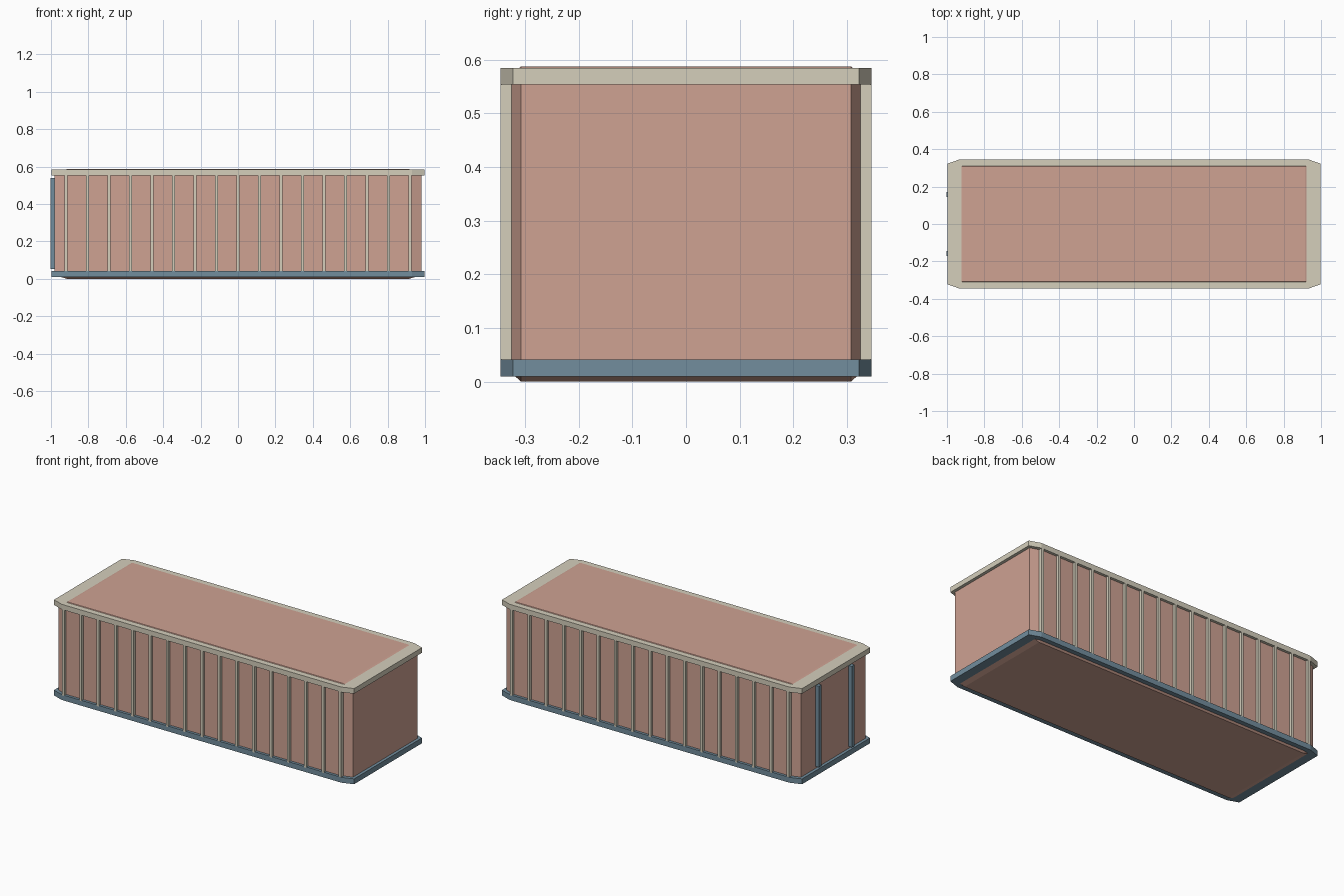
import bpy, bmesh

if "Cube" in bpy.data.objects:
    bpy.data.objects.remove(bpy.data.objects["Cube"])


def material(name, color):
    m = bpy.data.materials.new(name)
    m.diffuse_color = (*color, 1)
    m.use_nodes = True
    m.node_tree.nodes["Principled BSDF"].inputs["Base Color"].default_value = m.diffuse_color
    return m


RED = material("clay_red", (0.62, 0.36, 0.29))
CREAM = material("cream", (0.66, 0.62, 0.50))
BLUE = material("slate_blue", (0.17, 0.27, 0.34))


def finish(bm, name, mat):
    bmesh.ops.recalc_face_normals(bm, faces=bm.faces)
    me = bpy.data.meshes.new(name)
    bm.to_mesh(me)
    bm.free()
    me.materials.append(mat)
    ob = bpy.data.objects.new(name, me)
    bpy.context.collection.objects.link(ob)
    return ob


def block(name, lo, hi, mat, bevel=0.0, vertical_only=False):
    """Box between two corners; the bevel is stretched with the box."""
    bm = bmesh.new()
    bmesh.ops.create_cube(bm, size=1)
    if bevel:
        edges = [e for e in bm.edges if not vertical_only
                 or abs(e.verts[0].co.z - e.verts[1].co.z) > 0.5]
        bmesh.ops.bevel(bm, geom=edges, offset=bevel, segments=1,
                        affect='EDGES', profile=0.5)
    for v in bm.verts:
        for i in range(3):
            v.co[i] = lo[i] + (v.co[i] + 0.5) * (hi[i] - lo[i])
    return finish(bm, name, mat)


# Chamfered container body
block("body", (-0.98, -0.33, 0), (0.98, 0.33, 0.587), RED, 0.034)

# Lower and upper rims with clipped corners
block("bottom_rim", (-0.998, -0.346, 0.009), (0.998, 0.346, 0.041), BLUE, 0.034, True)
block("top_rim", (-0.998, -0.346, 0.553), (0.998, 0.346, 0.584), CREAM, 0.034, True)

# Vertical ribs along both long sides
for side, s in (("front", -1), ("back", 1)):
    for i in range(17):
        x = -0.92 + i * 0.115
        y0, y1 = sorted((s * 0.322, s * 0.346))
        block(f"{side}_rib_{i + 1}", (x - 0.008, y0, 0.035),
              (x + 0.008, y1, 0.558), CREAM)

# Two door bars on the left end
for name, y in (("door_bar_front", -0.157), ("door_bar_back", 0.157)):
    block(name, (-1.002, y - 0.013, 0.053), (-0.972, y + 0.013, 0.54), BLUE)
